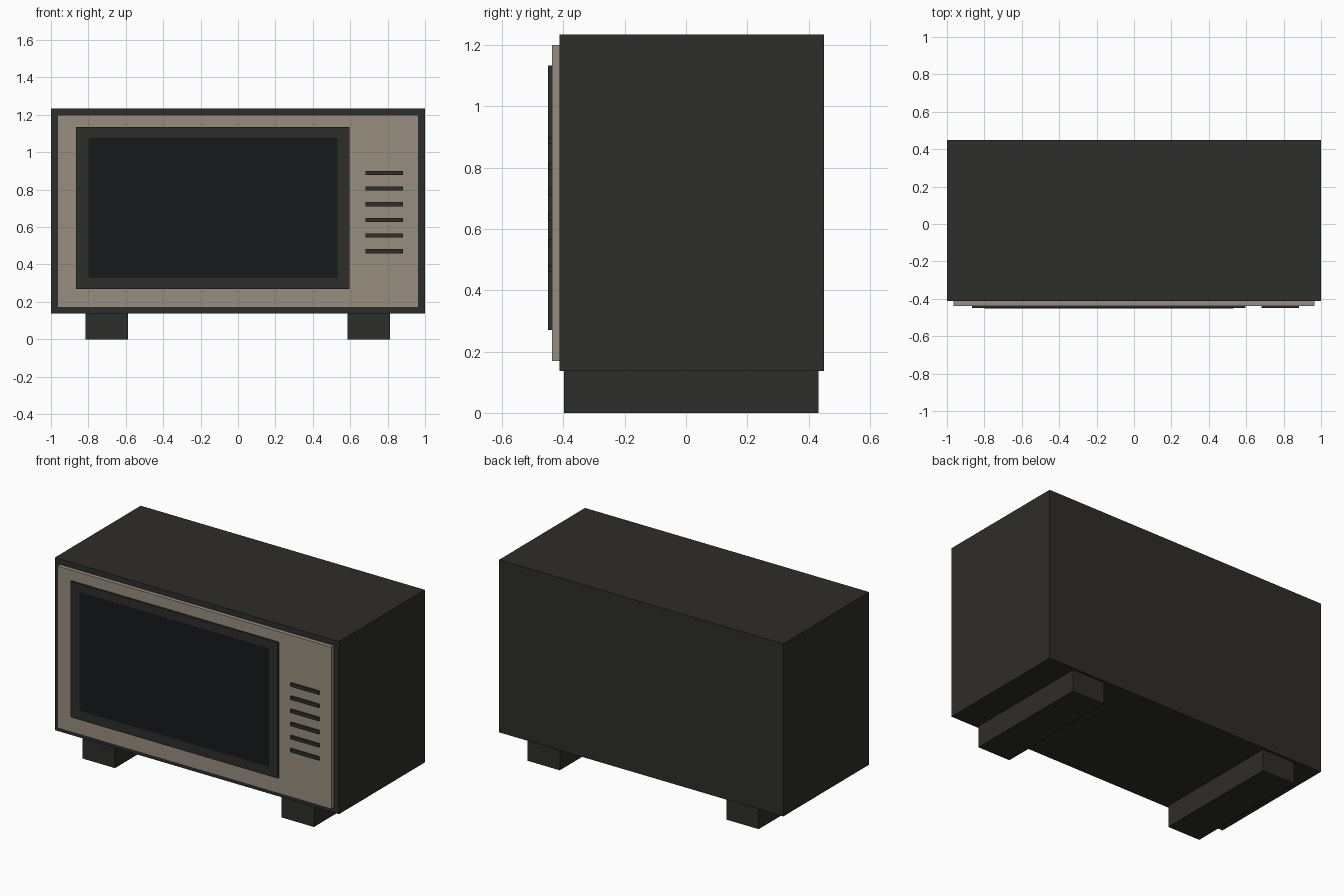
import bpy
import bmesh

if "Cube" in bpy.data.objects:
    bpy.data.objects.remove(bpy.data.objects["Cube"])


def material(name, rgb):
    m = bpy.data.materials.new(name)
    m.diffuse_color = (*rgb, 1)
    m.use_nodes = True
    m.node_tree.nodes["Principled BSDF"].inputs["Base Color"].default_value = m.diffuse_color
    return m


dark = material("dark_casing", (0.027, 0.026, 0.024))
beige = material("beige_panel", (0.31, 0.27, 0.215))
glass = material("dark_glass", (0.009, 0.010, 0.012))


def finish(name, bm, mat):
    bmesh.ops.recalc_face_normals(bm, faces=bm.faces)
    mesh = bpy.data.meshes.new(name)
    bm.to_mesh(mesh)
    bm.free()
    mesh.materials.append(mat)
    obj = bpy.data.objects.new(name, mesh)
    bpy.context.collection.objects.link(obj)
    return obj


def box(name, x, y, z, mat):
    """Box from (min, max) ranges on each axis."""
    bm = bmesh.new()
    bmesh.ops.create_cube(bm, size=1)
    for v in bm.verts:
        v.co = [(r[0] + r[1]) / 2 + c * (r[1] - r[0]) for r, c in zip((x, y, z), v.co)]
    return finish(name, bm, mat)


def frame(name, outer, inner, y, mat):
    """Rectangular ring; outer and inner are (x0, x1, z0, z1)."""
    bm = bmesh.new()
    loops = [[bm.verts.new((px, y[1], pz)) for px, pz in
              ((a, c), (b, c), (b, d), (a, d))] for a, b, c, d in (outer, inner)]
    for i in range(4):
        j = (i + 1) % 4
        bm.faces.new((loops[0][i], loops[0][j], loops[1][j], loops[1][i]))
    ext = bmesh.ops.extrude_face_region(bm, geom=bm.faces[:], use_keep_orig=True)
    for v in ext["geom"]:
        if isinstance(v, bmesh.types.BMVert):
            v.co.y = y[0]
    return finish(name, bm, mat)


# Casing and front panel
box("casing", (-1, 1), (-0.413, 0.45), (0.137, 1.235), dark)
box("front_panel", (-0.965, 0.965), (-0.438, -0.413), (0.17, 1.2), beige)

# Screen with its surround
frame("screen_frame", (-0.865, 0.597, 0.27, 1.134), (-0.8, 0.533, 0.328, 1.08),
      (-0.45, -0.438), dark)
box("screen", (-0.8, 0.533), (-0.451, -0.438), (0.328, 1.08), glass)

# Speaker slats
for i in range(6):
    z = 0.471 + i * 0.0836
    box(f"speaker_slat_{i + 1}", (0.682, 0.882), (-0.449, -0.438), (z - 0.011, z + 0.011), dark)

# Feet running front to back
for side, x in (("left", (-0.815, -0.587)), ("right", (0.585, 0.813))):
    box(f"{side}_foot", x, (-0.398, 0.433), (0, 0.137), dark)
